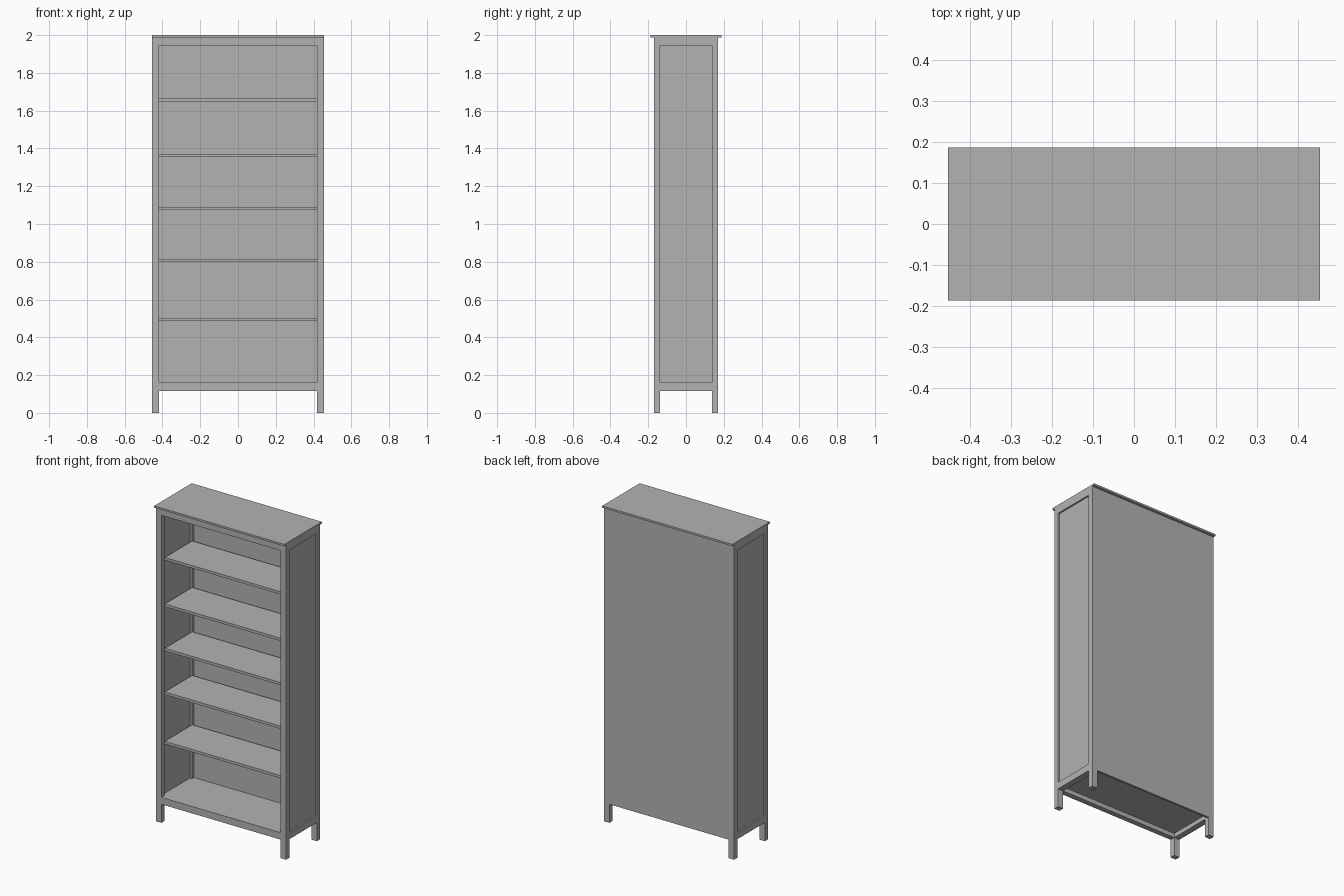
import bpy

cube = bpy.data.objects.get("Cube")
if cube:
    bpy.data.objects.remove(cube, do_unlink=True)

grey = bpy.data.materials.new("plain_grey")
grey.use_nodes = True
grey.diffuse_color = (0.45, 0.45, 0.45, 1)
grey.node_tree.nodes["Principled BSDF"].inputs["Base Color"].default_value = grey.diffuse_color


def box(name, x, y, z):
    """Box given by its (low, high) extents on each axis."""
    bpy.ops.mesh.primitive_cube_add(size=1)
    ob = bpy.context.object
    ob.name = name
    for v in ob.data.vertices:
        v.co = [lo if c < 0 else hi for c, (lo, hi) in zip(v.co, (x, y, z))]
    ob.data.materials.append(grey)
    return ob


def side_box(side, name, x, y, z):
    """Box placed on the left (+x) or the right (-x)."""
    if side == "right":
        x = (-x[1], -x[0])
    return box(f"{side}_{name}", x, y, z)


OUT, IN = 0.455, 0.417          # leg faces across the width
DEPTH, INNER = 0.17, 0.137      # leg faces across the depth
TOP = 1.988                     # underside of the top board
RAILS = {"bottom": (0.117, 0.161), "top": (1.944, TOP)}
span, depth = (-IN, IN), (-INNER, INNER)

# Top board
box("top_board", (-OUT, OUT), (-0.187, 0.187), (TOP, 2))

# Legs, side rails and recessed side panels
for side in ("left", "right"):
    side_box(side, "front_leg", (IN, OUT), (-DEPTH, -INNER), (0, TOP))
    side_box(side, "back_leg", (IN, OUT), (INNER, DEPTH), (0, TOP))
    side_box(side, "panel", (0.433, 0.445), depth, (0.161, 1.944))
    for level, z in RAILS.items():
        side_box(side, level + "_rail", (IN, OUT), depth, z)

# Front rails
for level, z in RAILS.items():
    box(f"front_{level}_rail", span, (-DEPTH, -INNER), z)

# Back panel, flush with the back legs
box("back_panel", span, (0.157, DEPTH), (RAILS["bottom"][0], TOP))

# Bottom board and shelves
box("bottom_board", span, (-INNER, 0.157), (0.145, 0.161))
for i, z in enumerate((0.503, 0.815, 1.091, 1.371, 1.665)):
    box(f"shelf_{i + 1}", span, depth, (z - 0.017, z))
